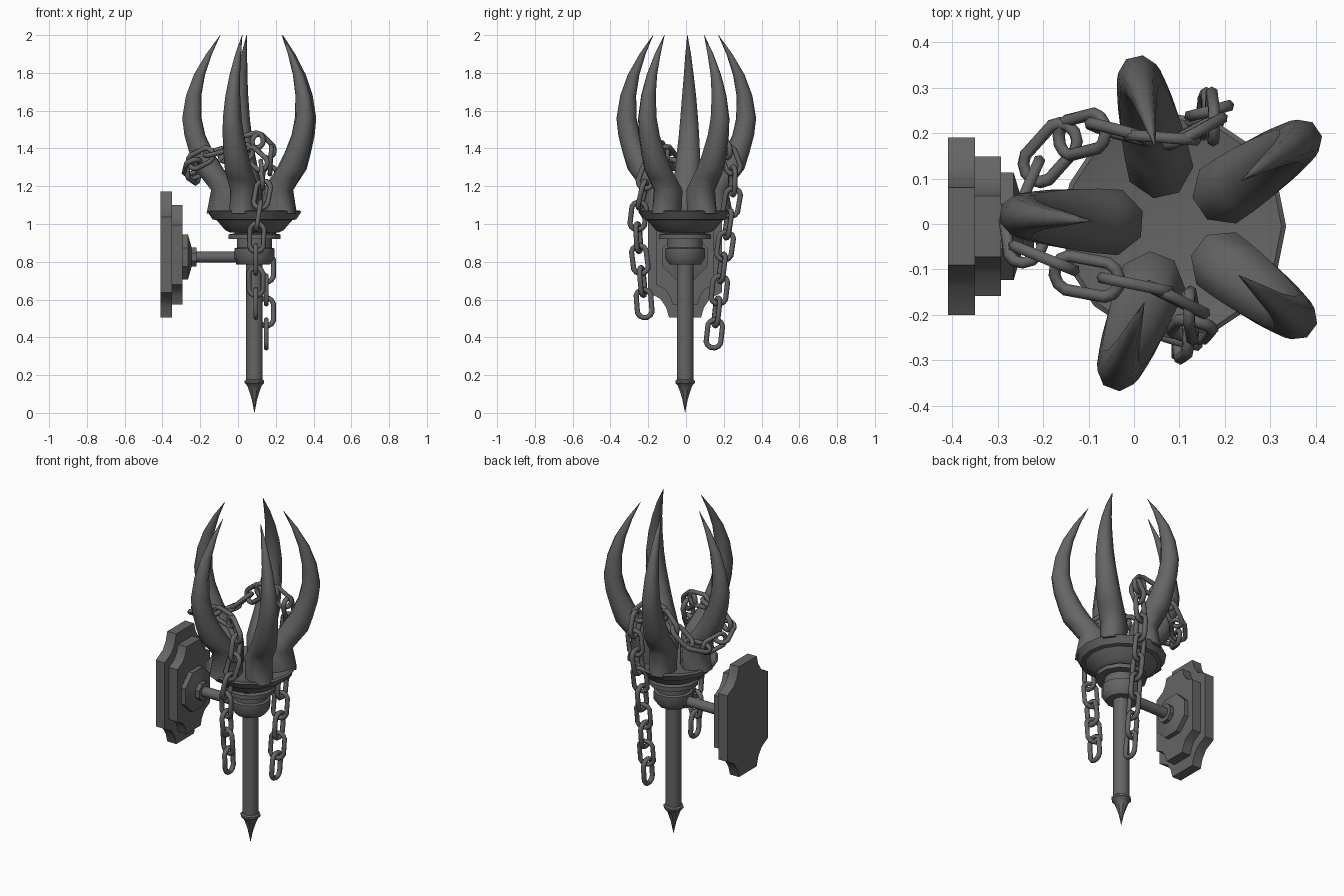
import bpy, bmesh, math
from math import sin, cos, pi, radians
from mathutils import Vector, Matrix

if "Cube" in bpy.data.objects:
    bpy.data.objects.remove(bpy.data.objects["Cube"])

iron = bpy.data.materials.new("dark_iron")
iron.use_nodes = True
GREY = (0.13, 0.13, 0.13, 1)
iron.diffuse_color = GREY
iron.node_tree.nodes["Principled BSDF"].inputs["Base Color"].default_value = GREY

AXIS = Vector((0.087, -0.005, 0))
ARM_Z = 0.825


def finish(name, bm, angle=35):
    bmesh.ops.remove_doubles(bm, verts=bm.verts, dist=0.0001)
    bmesh.ops.recalc_face_normals(bm, faces=bm.faces)
    mesh = bpy.data.meshes.new(name)
    bm.to_mesh(mesh)
    bm.free()
    mesh.materials.append(iron)
    obj = bpy.data.objects.new(name, mesh)
    bpy.context.collection.objects.link(obj)
    bpy.ops.object.select_all(action='DESELECT')
    obj.select_set(True)
    bpy.context.view_layer.objects.active = obj
    bpy.ops.object.shade_smooth_by_angle(angle=radians(angle))


def loft(bm, rings, closed=False):
    """Skin a list of equal point rings; cap the ends unless closed."""
    loops = [[bm.verts.new(p) for p in ring] for ring in rings]
    n = len(loops[0])
    pairs = list(zip(loops, loops[1:])) + ([(loops[-1], loops[0])] if closed else [])
    for a, b in pairs:
        for i in range(n):
            j = (i + 1) % n
            bm.faces.new((a[i], a[j], b[j], b[i]))
    if not closed:
        bm.faces.new(loops[0])
        bm.faces.new(loops[-1])


def turned(name, profile, sides, matrix, angle=35, phase=0.5):
    """Lathe (radius, height) pairs around local z."""
    bm = bmesh.new()
    loft(bm, [[matrix @ Vector((max(r, 0.0005) * cos(t), max(r, 0.0005) * sin(t), z))
               for t in (2 * pi * (i + phase) / sides for i in range(sides))]
              for r, z in profile])
    finish(name, bm, angle)


# Central shaft, spike and bowl
upright = Matrix.Translation(AXIS)
turned("shaft", [(0.045, 0.15), (0.045, 0.8)], 12, upright)
turned("bottom_spike", [(0.042, 0.18), (0.056, 0.17), (0.056, 0.158), (0.042, 0.145),
                        (0.03, 0.115), (0.015, 0.07), (0, 0)], 8, upright)
turned("socket_cup", [(0.085, 0.785), (0.11, 0.82), (0.11, 0.87), (0.095, 0.875),
                      (0.095, 0.92)], 12, upright)
turned("neck_disc", [(0.142, 0.92), (0.142, 0.945), (0.11, 0.95), (0.11, 0.97)], 12, upright)
turned("bowl", [(0.13, 0.955), (0.155, 0.968), (0.2, 1.02), (0.222, 1.025), (0.248, 1.065),
                (0.238, 1.072), (0.17, 1.055)], 16, upright, 25, 0)

# Five curved claws: height, inner radius, outer radius, half width
CLAW = [(1.055, 0.07, 0.252, 0.07), (1.18, 0.07, 0.228, 0.072), (1.24, 0.125, 0.275, 0.071),
        (1.29, 0.165, 0.315, 0.068), (1.37, 0.215, 0.342, 0.062), (1.47, 0.262, 0.37, 0.054),
        (1.56, 0.282, 0.382, 0.047), (1.68, 0.283, 0.362, 0.037), (1.79, 0.263, 0.321, 0.026),
        (1.9, 0.226, 0.256, 0.015), (2.0, 0.18, 0.182, 0.001)]
half = [(-1, 0.4), (-0.4, 1), (0.5, 0.9), (1, 0.4)]
section = half + [(u, -v) for u, v in reversed(half)]
for k, heading in enumerate((34, 103, 176, 249, -37)):
    bm = bmesh.new()
    turn = upright @ Matrix.Rotation(radians(heading), 4, 'Z')
    loft(bm, [[turn @ Vector(((a + b) / 2 + u * (b - a) / 2, v * w, z)) for u, v in section]
              for z, a, b, w in CLAW])
    finish(f"claw_{k + 1}", bm, 58)


# Wall plates with scooped corners
def plate(name, x0, x1, scale):
    corner = [(0.085, 0.333), (0.1, 0.28), (0.13, 0.235), (0.195, 0.2)]
    right = corner + [(y, -z) for y, z in reversed(corner)]
    outline = right + [(-y, -z) for y, z in right]
    bm = bmesh.new()
    loft(bm, [[Vector((x, y * scale + AXIS.y, z * scale + 0.838)) for y, z in outline]
              for x in (x0, x1)])
    finish(name, bm, 30)


plate("wall_plate", -0.41, -0.35, 1)
plate("front_plate", -0.35, -0.293, 0.79)

# Arm from the wall to the shaft
sideways = Matrix.Translation((0, AXIS.y, ARM_Z)) @ Matrix.Rotation(pi / 2, 4, 'Y')
turned("arm_boss", [(0.128, -0.295), (0.128, -0.265), (0.055, -0.245), (0.055, -0.22)],
       8, sideways, 25)
turned("arm", [(0.03, -0.23), (0.03, 0.05)], 12, sideways)
turned("arm_collar", [(0.042, -0.01), (0.042, 0.05)], 12, sideways)

# Chain draped round the claws, with both ends hanging
PATH = [Vector(p) for p in (
    (0.095, -0.215, 0.49), (0.095, -0.235, 0.75), (0.095, -0.265, 0.97), (0.125, -0.24, 1.15),
    (0.155, -0.195, 1.3), (0.07, -0.14, 1.39), (-0.03, -0.13, 1.41), (-0.14, -0.1, 1.38),
    (-0.225, -0.1, 1.35), (-0.28, -0.03, 1.3), (-0.23, 0.12, 1.23), (-0.14, 0.215, 1.28),
    (-0.08, 0.22, 1.36), (0, 0.19, 1.43), (0.12, 0.175, 1.47), (0.185, 0.21, 1.41),
    (0.17, 0.27, 1.27), (0.15, 0.235, 1.08), (0.15, 0.19, 0.77), (0.15, 0.14, 0.33))]
LENGTHS = [(b - a).length for a, b in zip(PATH, PATH[1:])]
TOTAL = sum(LENGTHS)


def along(d):
    for a, b, length in zip(PATH, PATH[1:], LENGTHS):
        if d <= length:
            return a.lerp(b, d / length)
        d -= length
    return PATH[-1].copy()


WIRE, LINK_R, STRAIGHT = 0.014, 0.04, 0.035


def add_link(bm, matrix):
    rings = []
    for i in range(12):
        t = 2 * pi * (i + 0.5) / 12
        out = Vector((cos(t), 0, sin(t)))
        mid = out * LINK_R + Vector((0, 0, math.copysign(STRAIGHT, sin(t))))
        rings.append([matrix @ (mid + out * WIRE * cos(s) + Vector((0, WIRE * sin(s), 0)))
                      for s in (pi * j / 3 for j in range(6))])
    loft(bm, rings, closed=True)


bm = bmesh.new()
reach = LINK_R + STRAIGHT + WIRE
count = 2 * round(TOTAL / 0.255) + 1
pitch = (TOTAL - 2 * reach) / (count - 1)
for i in range(count):
    d = reach + pitch * i
    a, b = along(d - reach), along(d + reach)
    z = (b - a).normalized()
    side = Vector((0, 1, 0)) if abs(z.z) > 0.6 else Vector((0, 0, 1))
    x = (side - z * side.dot(z)).normalized()
    # Links alternate, each leaning a little off square
    x.rotate(Matrix.Rotation(radians(75 if i % 2 else 0), 3, z))
    frame = Matrix((x, z.cross(x), z)).transposed().to_4x4()
    add_link(bm, Matrix.Translation((a + b) / 2) @ frame)
finish("chain", bm, 65)
